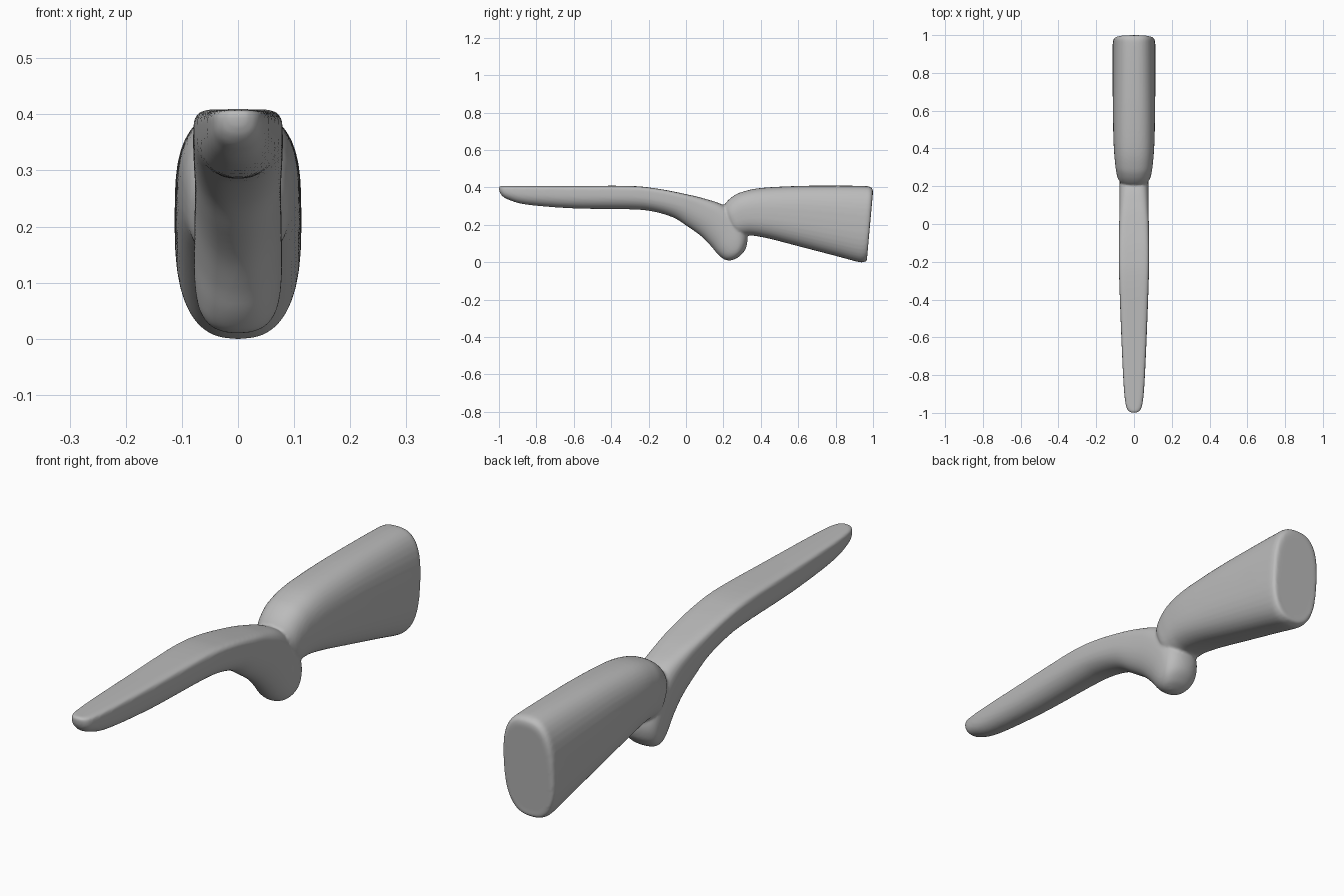
import bpy, bmesh
from math import cos, sin, pi
from mathutils import Vector

if "Cube" in bpy.data.objects:
    bpy.data.objects.remove(bpy.data.objects["Cube"])

SIDES, STEPS = 40, 6

# Sections: top y, top z, bottom y, bottom z, half width, squareness of upper half
forend_and_grip = [
    (-1, .407, -.998, .38, .014, 4), (-.985, .408, -.985, .357, .033, 4),
    (-.95, .408, -.95, .335, .045, 5), (-.85, .408, -.85, .308, .055, 6),
    (-.6, .408, -.6, .288, .067, 6), (-.3, .408, -.3, .283, .078, 6),
    (-.15, .393, -.18, .272, .08, 6), (0, .364, -.07, .24, .079, 5),
    (.1, .34, .01, .19, .077, 4), (.2, .305, .08, .14, .077, 3),
    (.28, .24, .13, .09, .078, 2.5), (.325, .15, .165, .048, .078, 2.3),
    (.322, .08, .19, .025, .07, 2), (.29, .035, .21, .013, .05, 2),
    (.255, .014, .235, .009, .02, 2)]
butt = [
    (.195, .285, .25, .16, .065, 2.4), (.215, .32, .28, .14, .086, 2.4),
    (.25, .352, .32, .142, .095, 2.5), (.3, .376, .36, .142, .101, 2.6),
    (.4, .397, .45, .125, .108, 2.6), (.6, .408, .6, .086, .112, 2.6),
    (.8, .41, .8, .034, .113, 2.6), (.95, .408, .92, .002, .113, 2.6),
    (.984, .403, .954, .002, .111, 2.7), (.997, .392, .967, .01, .103, 2.7),
    (1, .375, .968, .026, .088, 2.8)]


def spline(rows):
    """Resample the sections along a smooth curve."""
    out = []
    for i in range(len(rows) - 1):
        quad = [rows[max(i - 1, 0)], rows[i], rows[i + 1], rows[min(i + 2, len(rows) - 1)]]
        for s in range(STEPS):
            t = s / STEPS
            out.append([b + t * ((c - a) + t * ((2*a - 5*b + 4*c - d) + t * (3*b - a - 3*c + d))) / 2
                        for a, b, c, d in zip(*quad)])
    return out + [rows[-1]]


def power(v, n):
    return abs(v) ** (2 / n) * (1 if v >= 0 else -1)


def loft(bm, rows, centre, lower):
    """Skin rounded sections, each widest at the given height fraction."""
    rings = []
    for ty, tz, by, bz, width, upper in spline(rows):
        top, bottom = Vector((0, ty, tz)), Vector((0, by, bz))
        mid = bottom.lerp(top, centre)
        ring = []
        for k in range(SIDES):
            a = 2 * pi * k / SIDES
            up = sin(a) >= 0
            n = upper if up else lower
            p = mid.lerp(top if up else bottom, abs(power(sin(a), n)))
            p.x = width * power(cos(a), n)
            ring.append(bm.verts.new(p))
        rings.append(ring)
    for r, q in zip(rings, rings[1:]):
        for k in range(SIDES):
            j = (k + 1) % SIDES
            bm.faces.new((r[k], r[j], q[j], q[k]))
    bm.faces.new(rings[0])
    bm.faces.new(rings[-1])


# Both lofts share one mesh and are fused into a single carved piece
bm = bmesh.new()
loft(bm, forend_and_grip, .62, 2.2)
loft(bm, butt, .5, 2.6)
bmesh.ops.recalc_face_normals(bm, faces=bm.faces)
mesh = bpy.data.meshes.new("stock")
bm.to_mesh(mesh)
bm.free()
stock = bpy.data.objects.new("stock", mesh)
bpy.context.collection.objects.link(stock)

remesh = stock.modifiers.new("fuse", "REMESH")
remesh.mode = "VOXEL"
remesh.voxel_size = .006
remesh.use_smooth_shade = True
soften = stock.modifiers.new("soften", "SMOOTH")
soften.factor = .5
soften.iterations = 6

grey = bpy.data.materials.new("plain grey")
grey.use_nodes = True
colour = (.5, .5, .5, 1)
grey.diffuse_color = colour
grey.node_tree.nodes["Principled BSDF"].inputs["Base Color"].default_value = colour
mesh.materials.append(grey)
for face in mesh.polygons:
    face.use_smooth = True
